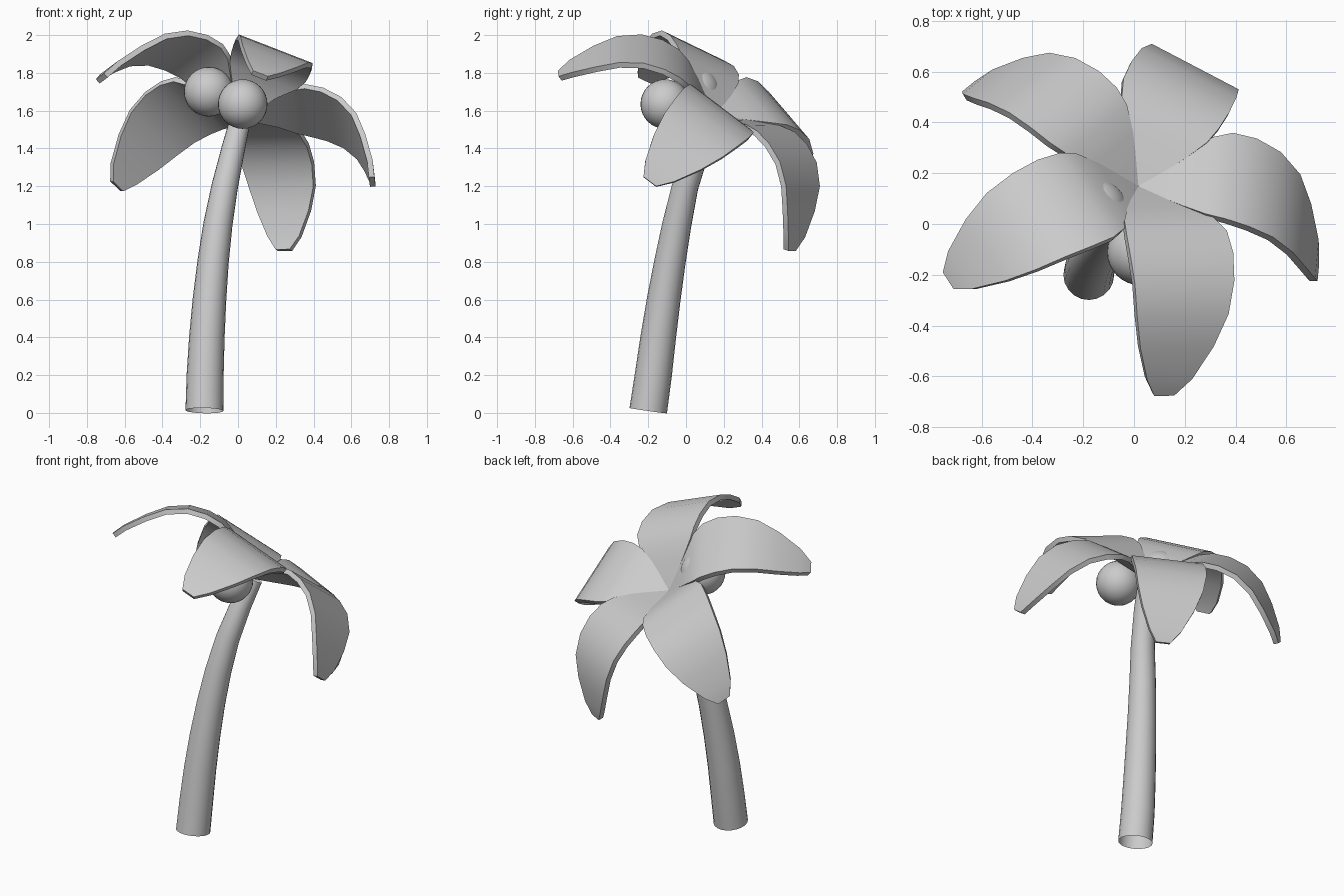
import bpy, bmesh, math
from mathutils import Vector, Matrix

cube = bpy.data.objects.get("Cube")
if cube:
    bpy.data.objects.remove(cube, do_unlink=True)

grey = bpy.data.materials.new("plain_grey")
grey.use_nodes = True
colour = (0.6, 0.6, 0.6, 1)
grey.diffuse_color = colour
grey.node_tree.nodes["Principled BSDF"].inputs["Base Color"].default_value = colour


def add_object(name, bm):
    mesh = bpy.data.meshes.new(name)
    bm.to_mesh(mesh)
    bm.free()
    mesh.materials.append(grey)
    obj = bpy.data.objects.new(name, mesh)
    bpy.context.collection.objects.link(obj)
    return obj


def smooth(obj, angle=40):
    bpy.ops.object.select_all(action="DESELECT")
    obj.select_set(True)
    bpy.context.view_layer.objects.active = obj
    bpy.ops.object.shade_smooth_by_angle(angle=math.radians(angle))


# Tilted crown frame: the leaves fan out around this axis
apex = Vector((0.02, 0.155, 1.584))
axis = Vector((0.285, 0.56, 0.777)).normalized()
outward = Vector((0.936, -0.242, -0.205))
outward = (outward - axis * outward.dot(axis)).normalized()
side = axis.cross(outward)
frame = Matrix((outward, side, axis)).transposed().to_4x4()

# Leaf stations: distance out, sideways sweep, height along the axis, half width
stations = [(0.0, 0.0, -0.01, 0.006), (0.16, 0.012, 0.081, 0.125),
            (0.25, 0.03, 0.124, 0.19), (0.325, 0.037, 0.143, 0.212),
            (0.425, 0.036, 0.138, 0.217), (0.535, 0.032, 0.103, 0.21),
            (0.64, 0.023, 0.026, 0.193), (0.72, 0.012, -0.08, 0.155),
            (0.792, 0.0, -0.2, 0.095), (0.82, -0.008, -0.272, 0.042)]


def leaf(name, turn):
    bm = bmesh.new()
    rows = [[bm.verts.new((r, c + s * w, h)) for s in (-1, 1)] for r, c, h, w in stations]
    for a, b in zip(rows, rows[1:]):
        bm.faces.new((a[0], b[0], b[1], a[1]))
    place = Matrix.Translation(apex) @ frame @ Matrix.Rotation(turn, 4, "Z")
    bmesh.ops.transform(bm, matrix=place, verts=bm.verts)
    obj = add_object(name, bm)
    thick = obj.modifiers.new("thickness", "SOLIDIFY")
    thick.thickness = 0.03
    thick.offset = -1
    bpy.context.view_layer.objects.active = obj
    bpy.ops.object.modifier_apply(modifier=thick.name)
    smooth(obj)


for k in range(5):
    leaf(f"leaf_{k + 1}", k * math.tau / 5)

# Trunk: open tube of tapered rings square to a bent path
path = [((-0.178, -0.2, 0.012), 0.1), ((-0.174, -0.173, 0.2), 0.098),
        ((-0.165, -0.147, 0.4), 0.094), ((-0.151, -0.118, 0.6), 0.089),
        ((-0.132, -0.085, 0.8), 0.083), ((-0.106, -0.048, 1.0), 0.077),
        ((-0.07, -0.004, 1.2), 0.07), ((-0.025, 0.066, 1.4), 0.062),
        ((0.012, 0.138, 1.55), 0.055)]
points = [Vector(p) for p, _ in path]
SIDES = 20
bm = bmesh.new()
rings = []
for i, (_, radius) in enumerate(path):
    tangent = (points[min(i + 1, len(points) - 1)] - points[max(i - 1, 0)]).normalized()
    across = Vector((0, 1, 0)).cross(tangent).normalized()
    up = tangent.cross(across)
    rings.append([bm.verts.new(points[i] + radius * (across * math.cos(a) + up * math.sin(a)))
                  for a in (j * math.tau / SIDES for j in range(SIDES))])
for a, b in zip(rings, rings[1:]):
    for j in range(SIDES):
        k = (j + 1) % SIDES
        bm.faces.new((a[j], a[k], b[k], b[j]))
smooth(add_object("trunk", bm))

# Coconuts under the crown
for i, centre in enumerate([(-0.155, 0.05, 1.7), (0.025, -0.11, 1.635)]):
    bm = bmesh.new()
    bmesh.ops.create_uvsphere(bm, u_segments=32, v_segments=16, radius=0.131,
                              matrix=Matrix.Translation(centre))
    smooth(add_object(f"coconut_{i + 1}", bm))
